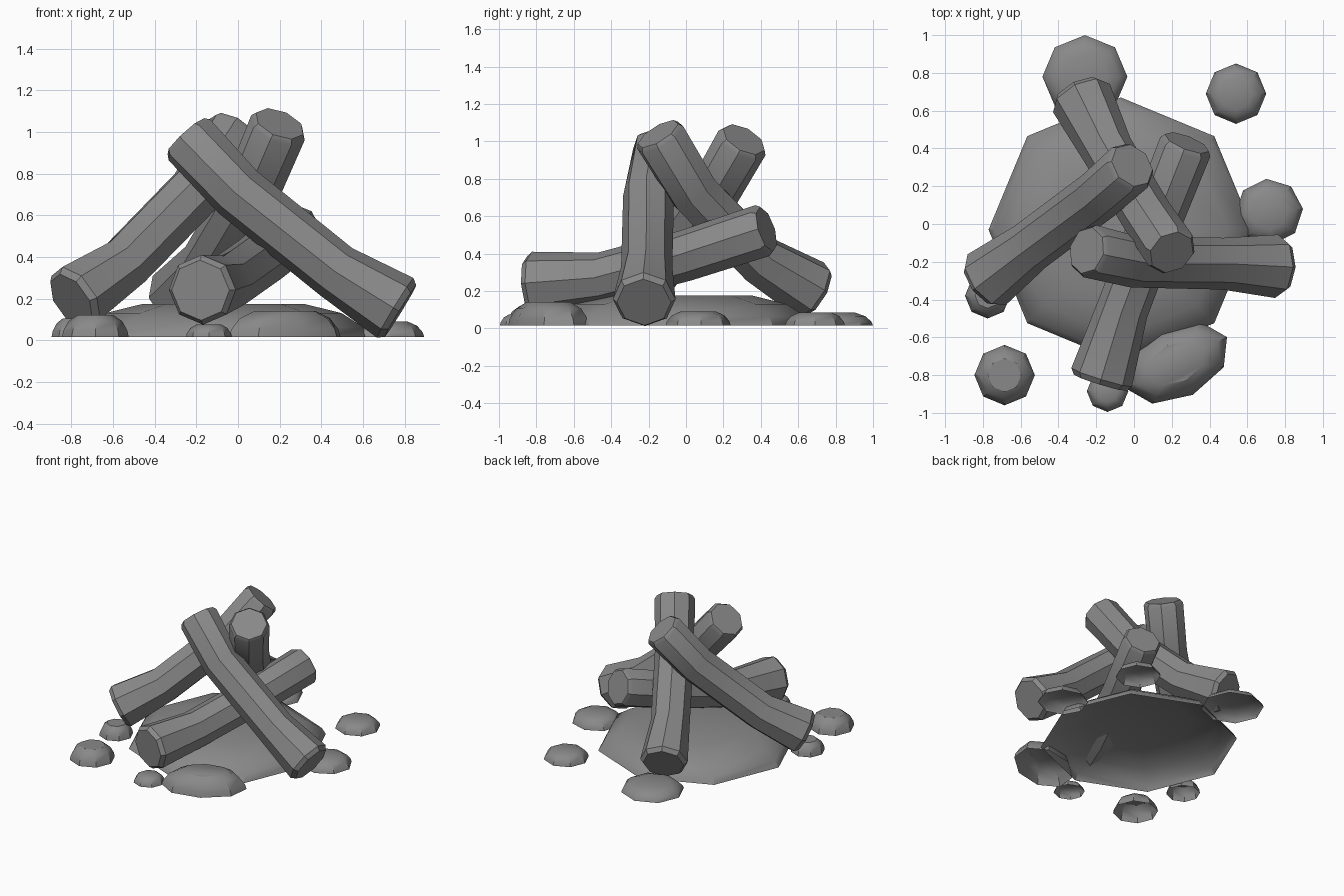
import bpy
import bmesh
from math import cos, sin, pi, radians
from mathutils import Vector

cube = bpy.data.objects.get("Cube")
if cube:
    bpy.data.objects.remove(cube, do_unlink=True)

SIDES = 8
BASE = 0.015

grey = bpy.data.materials.new("plain_grey")
grey.use_nodes = True
GREY = (0.25, 0.25, 0.25, 1)
grey.diffuse_color = GREY
grey.node_tree.nodes["Principled BSDF"].inputs["Base Color"].default_value = GREY


def finish(bm, name):
    """Turn the bmesh into a smooth-shaded object with crisp edges."""
    mesh = bpy.data.meshes.new(name)
    bm.to_mesh(mesh)
    bm.free()
    mesh.materials.append(grey)
    obj = bpy.data.objects.new(name, mesh)
    bpy.context.collection.objects.link(obj)
    bpy.ops.object.select_all(action='DESELECT')
    obj.select_set(True)
    bpy.context.view_layer.objects.active = obj
    bpy.ops.object.shade_smooth_by_angle(angle=radians(35))


def bridge(bm, a, b):
    for i in range(SIDES):
        j = (i + 1) % SIDES
        bm.faces.new((a[i], a[j], b[j], b[i]))


def log(name, path):
    """Bent eight-sided log: flared foot, slim middle, chamfered ends."""
    pts = [Vector(p) for p in path]
    foot = (pts[1] - pts[0]).normalized()
    tip = (pts[3] - pts[2]).normalized()
    mid = (pts[2] - pts[1]).normalized()
    rings = [
        (pts[0], foot, 0.145),
        (pts[0] + foot * 0.03, foot, 0.168),
        (pts[1], foot + mid, 0.137),
        (pts[2], mid + tip, 0.137),
        (pts[3] - tip * 0.025, tip, 0.142),
        (pts[3], tip, 0.125),
    ]
    bm = bmesh.new()
    loops = []
    for centre, axis, radius in rings:
        axis = axis.normalized()
        side = axis.cross(Vector((0, 0, 1))).normalized()
        up = side.cross(axis)
        loops.append([bm.verts.new(centre + radius * (
            up * cos(2 * pi * i / SIDES) + side * sin(2 * pi * i / SIDES)))
            for i in range(SIDES)])
    for a, b in zip(loops, loops[1:]):
        bridge(bm, a, b)
    bm.faces.new(loops[0])
    bm.faces.new(loops[-1])
    bmesh.ops.recalc_face_normals(bm, faces=bm.faces)
    finish(bm, name)


def dome(name, x, y, rx, ry, height, turn=0):
    """Open-bottomed, flat-topped eight-sided dome."""
    profile = [(1, 0), (0.96, 0.3), (0.81, 0.72), (0.55, 1)]
    t = radians(turn)
    bm = bmesh.new()
    loops = []
    for scale, level in profile:
        loop = []
        for i in range(SIDES):
            a = 2 * pi * i / SIDES
            u, v = rx * scale * cos(a), ry * scale * sin(a)
            loop.append(bm.verts.new((x + u * cos(t) - v * sin(t),
                                      y + u * sin(t) + v * cos(t),
                                      BASE + height * level)))
        loops.append(loop)
    for a, b in zip(loops, loops[1:]):
        bridge(bm, a, b)
    bm.faces.new(loops[-1])
    finish(bm, name)


# Leaning logs, each from foot to tip
log("right_log", [(0.78, -0.225, 0.14), (0.47, -0.21, 0.33),
                  (0.0, -0.2, 0.71), (-0.25, -0.14, 0.98)])
log("left_log", [(-0.8, -0.31, 0.19), (-0.55, -0.12, 0.36),
                 (-0.19, 0.15, 0.73), (-0.01, 0.31, 1.01)])
log("back_log", [(-0.29, 0.69, 0.19), (-0.14, 0.39, 0.37),
                 (0.07, 0.04, 0.73), (0.2, -0.15, 1.04)])
log("front_log", [(-0.18, -0.84, 0.24), (-0.06, -0.45, 0.27),
                  (0.11, 0.0, 0.39), (0.28, 0.43, 0.53)])

# Ash mound under the logs
dome("ash_mound", -0.07, -0.03, 0.7, 0.7, 0.16)

# Ring of stones
dome("back_stone", -0.26, 0.78, 0.225, 0.22, 0.07)
dome("back_left_stone", 0.54, 0.69, 0.16, 0.16, 0.07)
dome("left_stone", 0.715, 0.065, 0.18, 0.175, 0.075, 5)
dome("front_left_stone", 0.225, -0.735, 0.3, 0.19, 0.125, 27)
dome("front_stone", -0.14, -0.885, 0.11, 0.11, 0.06)
dome("front_right_stone", -0.685, -0.8, 0.16, 0.16, 0.105)
dome("right_stone", -0.775, -0.38, 0.12, 0.12, 0.09)
